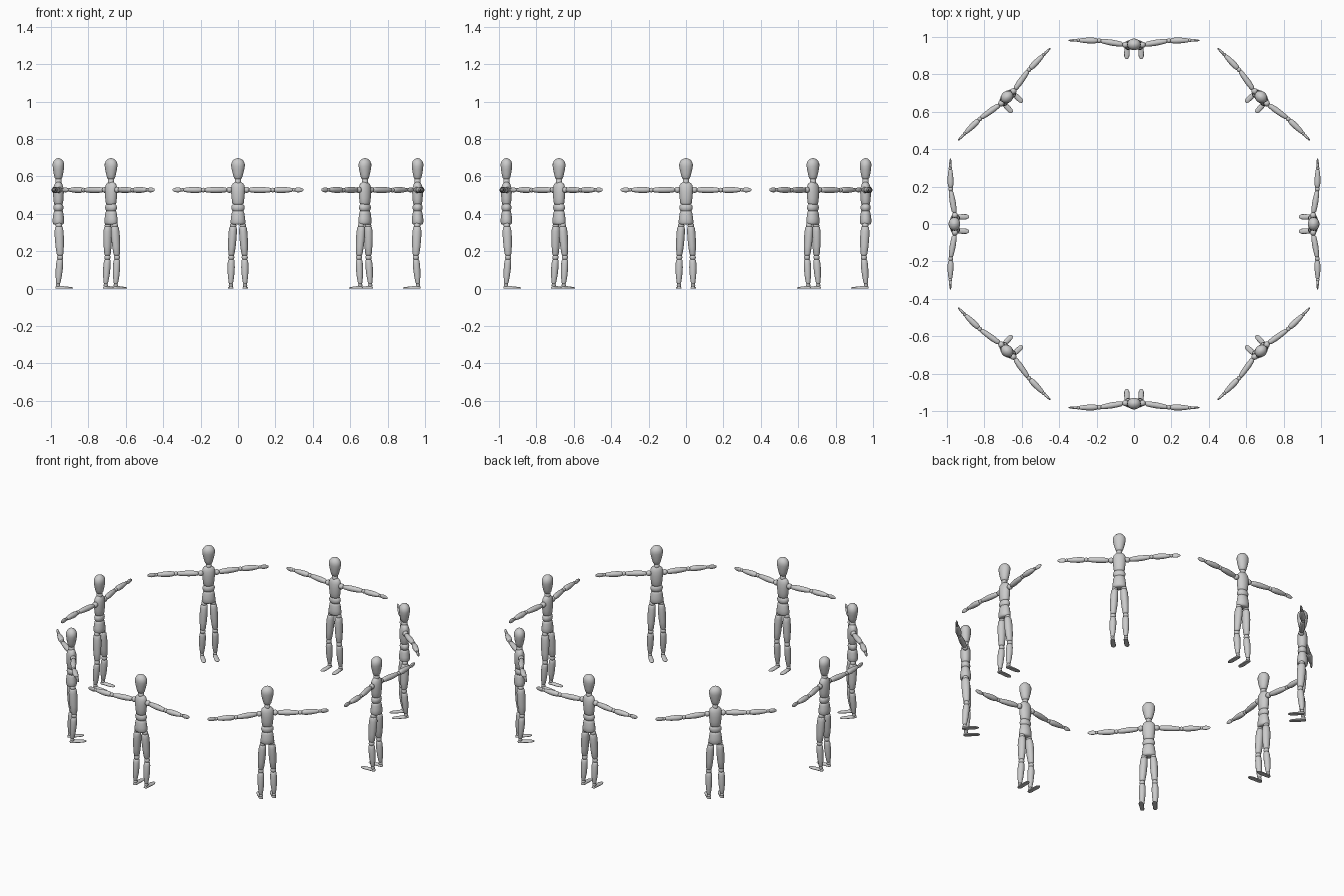
import bpy, bmesh, math
from mathutils import Vector, Matrix

if "Cube" in bpy.data.objects:
    bpy.data.objects.remove(bpy.data.objects["Cube"])

SIDES = 18
RADIUS = 0.96
COUNT = 8
X, Y, Z = Vector((1, 0, 0)), Vector((0, 1, 0)), Vector((0, 0, 1))


def add_loft(bm, a, b, u, v, profile):
    """Elliptical rings (t, half width on u, half width on v) from a to b, capped."""
    a, b = Vector(a), Vector(b)
    rings = []
    for t, ru, rv in profile:
        c = a.lerp(b, t)
        rings.append([bm.verts.new(c + u * ru * math.cos(2 * math.pi * i / SIDES)
                                   + v * rv * math.sin(2 * math.pi * i / SIDES))
                      for i in range(SIDES)])
    for r0, r1 in zip(rings, rings[1:]):
        for i in range(SIDES):
            j = (i + 1) % SIDES
            bm.faces.new((r0[i], r0[j], r1[j], r1[i]))
    bm.faces.new(rings[0][::-1])
    bm.faces.new(rings[-1])


def add_ball(bm, c, r):
    bmesh.ops.create_uvsphere(bm, u_segments=16, v_segments=10, radius=r,
                              matrix=Matrix.Translation(c))


def limb(r0, rm, r1, peak=0.45, flat=1.0):
    """Rounded limb profile swelling to rm at the peak."""
    pts = [(0, r0 * .5), (.02, r0 * .85), (.06, r0), (peak * .5, (r0 + rm * 2) / 3),
           (peak, rm), ((1 + peak) / 2, (r1 + rm * 2) / 3), (.94, r1),
           (.98, r1 * .85), (1, r1 * .5)]
    return [(t, r, r * flat) for t, r in pts]


def place(name, bm):
    """Turn a part into eight linked copies, one for each figure of the ring."""
    bmesh.ops.recalc_face_normals(bm, faces=bm.faces)
    for f in bm.faces:
        f.smooth = True
    mesh = bpy.data.meshes.new(name)
    bm.to_mesh(mesh)
    bm.free()
    for k in range(COUNT):
        ob = bpy.data.objects.new(f"{name}_{k + 1}", mesh)
        ob.matrix_world = (Matrix.Rotation(2 * math.pi * k / COUNT, 4, 'Z')
                           @ Matrix.Translation((0, -RADIUS, 0)))
        bpy.context.collection.objects.link(ob)


def upright(name, z0, z1, profile):
    bm = bmesh.new()
    add_loft(bm, (0, 0, z0), (0, 0, z1), X, Y, profile)
    place(name, bm)


# Torso and head, figure faces +y (towards the ring centre)
upright("head", 0.582, 0.698, [
    (0, .010, .010), (.03, .017, .016), (.10, .022, .021), (.25, .027, .025),
    (.45, .033, .029), (.62, .0365, .031), (.75, .036, .031), (.86, .030, .026),
    (.94, .021, .018), (.985, .010, .009), (1, .002, .002)])
upright("neck", 0.555, 0.592, [(0, .019, .018), (.4, .016, .016), (1, .016, .016)])
upright("chest", 0.447, 0.570, [
    (0, .018, .016), (.03, .027, .022), (.10, .031, .025), (.30, .034, .028),
    (.55, .037, .029), (.75, .037, .027), (.87, .034, .023), (.95, .026, .018),
    (1, .016, .012)])
upright("waist", 0.410, 0.456, [
    (0, .020, .016), (.12, .029, .022), (.3, .034, .026), (.5, .036, .027),
    (.7, .034, .026), (.88, .029, .022), (1, .020, .016)])
upright("pelvis", 0.342, 0.422, [
    (0, .030, .022), (.04, .036, .028), (.15, .040, .031), (.4, .038, .031),
    (.75, .034, .027), (.92, .030, .023), (1, .020, .016)])

# Joints
SHOULDER, ELBOW, WRIST = (.046, .002, .528), (.186, -.020, .527), (.299, -.022, .528)
HIP, KNEE, ANKLE = (.026, .002, .338), (.036, .009, .167), (.038, -.002, .018)


def paired(name, build):
    """Build a part on both sides of the body."""
    for side, s in (("left", -1), ("right", 1)):
        bm = bmesh.new()
        build(bm, lambda p: (p[0] * s, p[1], p[2]))
        place(f"{side}_{name}", bm)


def between(p, q, t):
    return Vector(p).lerp(Vector(q), t)


for name, point, r in (("shoulder_joint", SHOULDER, .0165), ("elbow_joint", ELBOW, .0125),
                       ("wrist_joint", WRIST, .0095), ("hip_joint", HIP, .017),
                       ("knee_joint", KNEE, .0165), ("ankle_joint", ANKLE, .0115)):
    paired(name, lambda bm, m: add_ball(bm, m(point), r))

# Arms and legs
for name, p, q, u, v, t0, t1, prof in (
        ("upper_arm", SHOULDER, ELBOW, Z, Y, .10, .94, limb(.013, .0165, .012)),
        ("forearm", ELBOW, WRIST, Z, Y, .07, .95, limb(.013, .0165, .0105, .35)),
        ("thigh", HIP, KNEE, X, Y, .02, .95, limb(.020, .0225, .0165, .35, 1.1)),
        ("shin", KNEE, ANKLE, X, Y, .06, .96, limb(.0175, .0195, .012, .35))):
    paired(name, lambda bm, m: add_loft(bm, m(between(p, q, t0)), m(between(p, q, t1)),
                                        u, v, prof))

# Flat hands, palms forward
paired("hand", lambda bm, m: add_loft(bm, m((.300, -.022, .528)), m((.350, -.021, .528)), Z, Y, [
    (0, .005, .004), (.08, .009, .006), (.3, .013, .0075), (.55, .013, .0065),
    (.8, .010, .005), (.95, .006, .003), (1, .002, .001)]))


# Feet with flat soles
def foot(bm, m):
    add_loft(bm, m((.037, -.016, .003)), m((.039, .079, .003)), X, Z, [
        (0, .005, .006), (.04, .010, .010), (.15, .0125, .0125), (.35, .0125, .011),
        (.65, .0145, .008), (.85, .0135, .006), (.95, .009, .004), (1, .004, .002)])
    for vert in bm.verts:
        vert.co.z = max(vert.co.z, 0)


paired("foot", foot)
